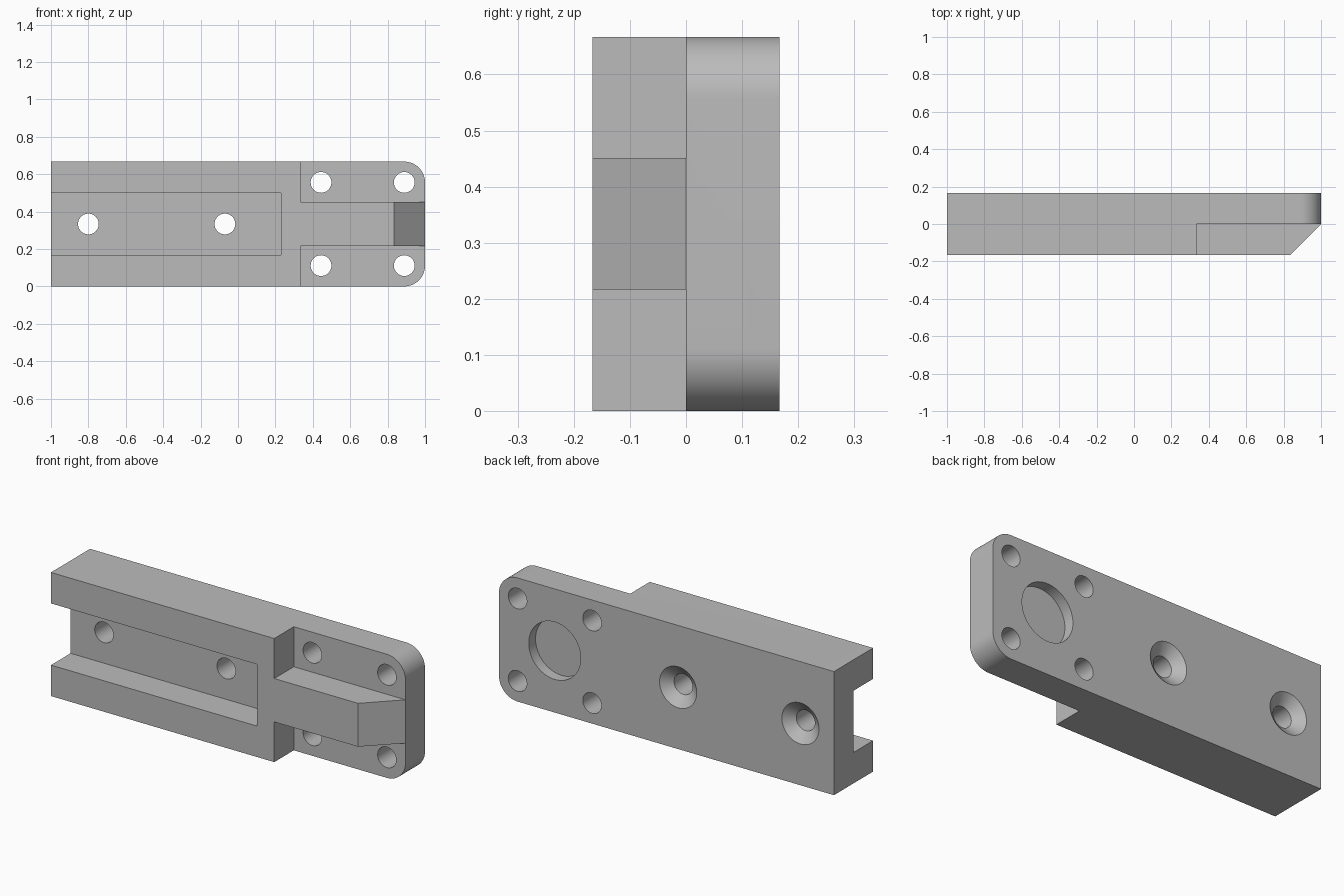
import bpy, bmesh
from math import cos, sin, pi, radians

cube = bpy.data.objects.get("Cube")
if cube:
    bpy.data.objects.remove(cube, do_unlink=True)

HEIGHT, HALF, MID = 0.667, 0.1667, 0.3335
HOLE_R, CORNER_R = 0.0555, 0.111

grey = bpy.data.materials.new("plain grey")
grey.use_nodes = True
colour = (0.5, 0.5, 0.5, 1)
grey.diffuse_color = colour
grey.node_tree.nodes["Principled BSDF"].inputs["Base Color"].default_value = colour


def loft(name, rings):
    """Closed solid through a list of equal-length point rings."""
    bm = bmesh.new()
    loops = [[bm.verts.new(p) for p in ring] for ring in rings]
    bm.faces.new(loops[0])
    bm.faces.new(loops[-1])
    for a, b in zip(loops, loops[1:]):
        for i in range(len(a)):
            j = (i + 1) % len(a)
            bm.faces.new((a[i], a[j], b[j], b[i]))
    bmesh.ops.recalc_face_normals(bm, faces=bm.faces)
    mesh = bpy.data.meshes.new(name)
    bm.to_mesh(mesh)
    bm.free()
    mesh.materials.append(grey)
    obj = bpy.data.objects.new(name, mesh)
    bpy.context.collection.objects.link(obj)
    return obj


def box(name, x0, x1, y0, y1, z0, z1):
    outline = [(x0, z0), (x1, z0), (x1, z1), (x0, z1)]
    return loft(name, [[(x, y, z) for x, z in outline] for y in (y0, y1)])


def bore(name, x, z, profile, n=48):
    """Round cutter along y; profile lists (y, radius)."""
    turn = [2 * pi * i / n for i in range(n)]
    return loft(name, [[(x + r * cos(t), y, z + r * sin(t)) for t in turn]
                       for y, r in profile])


# Full bar with two rounded corners at the +x end
outline = [(-1, HEIGHT), (-1, 0)]
for cz, start in ((CORNER_R, -pi / 2), (HEIGHT - CORNER_R, 0)):
    for i in range(17):
        t = start + i * pi / 32
        outline.append((1 - CORNER_R + CORNER_R * cos(t), cz + CORNER_R * sin(t)))
body = loft("mounting_bar", [[(x, y, z) for x, z in outline] for y in (-HALF, HALF)])

# Front channel and the two steps beside the rib
cutters = [
    box("channel_cutter", -1.2, 0.23, -0.4, 0, 0.167, 0.5),
    box("upper_step_cutter", 0.333, 1.2, -0.4, 0, 0.451, 0.9),
    box("lower_step_cutter", 0.333, 1.2, -0.4, 0, -0.2, 0.217),
]

# Sloped end of the rib
slope = [(0.7333, -0.2667), (1.1, -0.2667), (1.1, 0.1)]
cutters.append(loft("slope_cutter", [[(x, y, z) for x, y in slope] for z in (0.19, 0.48)]))

# Corner holes, countersunk channel holes and the round back recess
for x in (0.444, 0.889):
    for z in (0.111, HEIGHT - 0.111):
        cutters.append(bore("corner_hole_cutter", x, z, [(-0.3, HOLE_R), (0.3, HOLE_R)]))
for x in (-0.8, -0.07):
    cutters.append(bore("countersink_cutter", x, MID, [
        (-0.3, HOLE_R), (HALF - 0.044, HOLE_R), (HALF, 0.111), (0.3, 0.111)]))
cutters.append(bore("recess_cutter", 0.667, MID, [(HALF - 0.058, 0.155), (0.3, 0.155)], 64))

bpy.ops.object.select_all(action='DESELECT')
bpy.context.view_layer.objects.active = body
body.select_set(True)
for cutter in cutters:
    cutter.hide_render = True
    mod = body.modifiers.new(cutter.name, 'BOOLEAN')
    mod.operation = 'DIFFERENCE'
    mod.solver = 'EXACT'
    mod.object = cutter
    bpy.ops.object.modifier_apply(modifier=mod.name)
for cutter in cutters:
    bpy.data.objects.remove(cutter, do_unlink=True)

bpy.ops.object.shade_smooth_by_angle(angle=radians(25))
